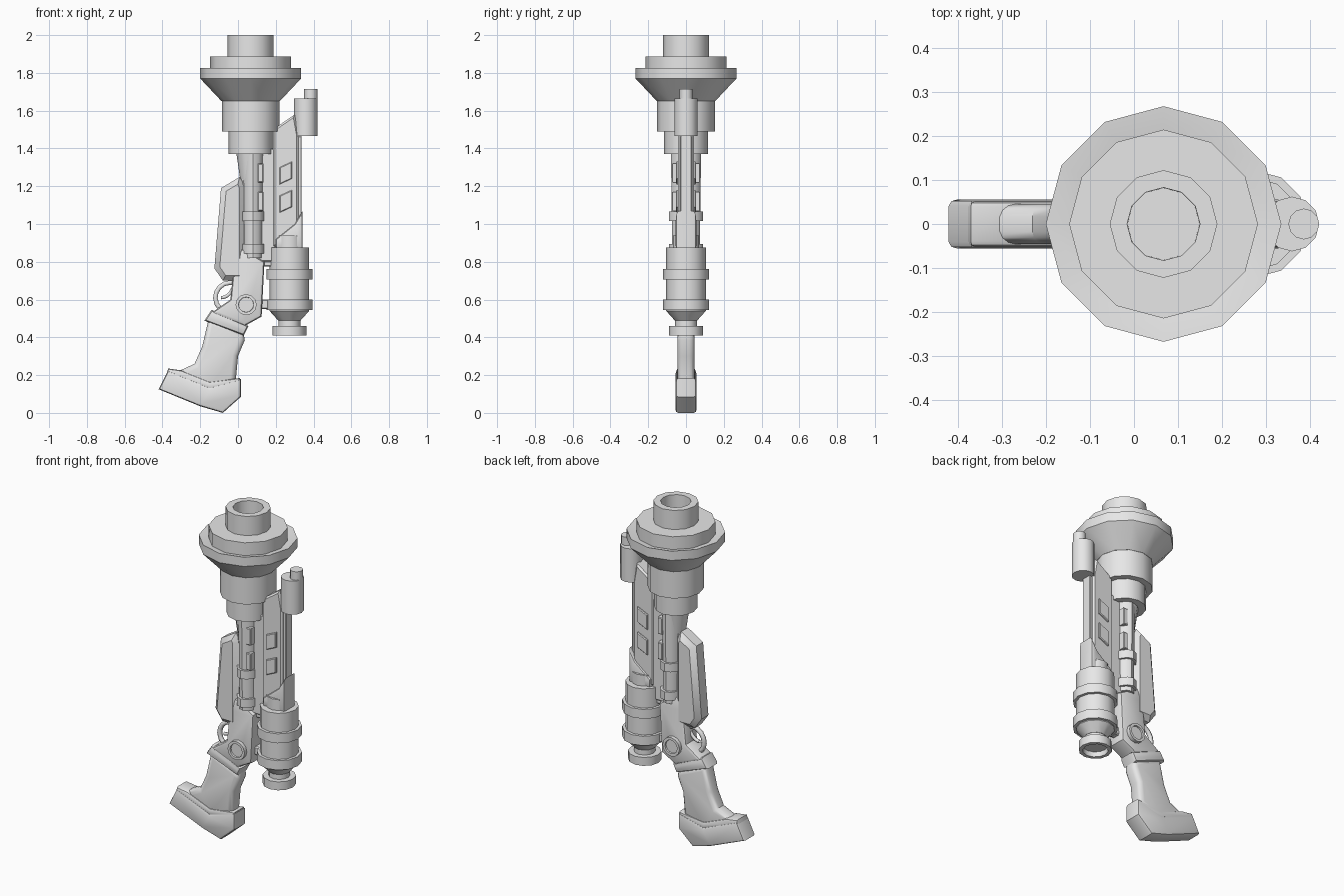
import bpy, bmesh, math
from mathutils import Matrix, Vector

cube = bpy.data.objects.get("Cube")
if cube:
    bpy.data.objects.remove(cube, do_unlink=True)

grey = bpy.data.materials.new("light grey")
grey.use_nodes = True
grey.diffuse_color = (.8, .8, .8, 1)
shader = grey.node_tree.nodes["Principled BSDF"]
shader.inputs["Base Color"].default_value = grey.diffuse_color


def finish(name, bm):
    """Turn the bmesh into a smooth object that keeps its hard edges."""
    bmesh.ops.recalc_face_normals(bm, faces=bm.faces)
    mesh = bpy.data.meshes.new(name)
    bm.to_mesh(mesh)
    bm.free()
    for polygon in mesh.polygons:
        polygon.use_smooth = True
    mesh.set_sharp_from_angle(angle=math.radians(38))
    mesh.materials.append(grey)
    part = bpy.data.objects.new(name, mesh)
    bpy.context.collection.objects.link(part)
    return part


def sink(bm, end, wall, slope, depth):
    """Sink the cap at one end, leaving a rim of the given wall."""
    cap = max(bm.faces, key=lambda face: face.normal.z * end)
    for thickness in (wall, slope):
        bmesh.ops.inset_region(bm, faces=[cap], thickness=thickness,
                               use_even_offset=True)
    bmesh.ops.translate(bm, verts=cap.verts, vec=Vector((0, 0, -end * depth)))


def drum(name, x, bottom, top, radius, top_radius=None, stretch=1,
         open_ends=(), wall=.001, slope=.001, depth=0):
    """Upright twelve-sided cylinder or cone, with optional sunken ends."""
    bm = bmesh.new()
    bmesh.ops.create_cone(bm, cap_ends=True, segments=12, radius1=radius,
                          radius2=top_radius or radius, depth=top - bottom)
    bm.normal_update()
    for end in open_ends:
        sink(bm, end, wall, slope, depth)
    bm.transform(Matrix.Translation((x, 0, (bottom + top) / 2))
                 @ Matrix.Diagonal((1, stretch, 1, 1)))
    return finish(name, bm)


def slab(name, outline, half, bevel, segments=1, y=0):
    """Extrude an (x, z) outline front to back and round both rims."""
    bm = bmesh.new()
    front = bm.faces.new([bm.verts.new((x, y - half, z)) for x, z in outline])
    grown = bmesh.ops.extrude_face_region(bm, geom=[front], use_keep_orig=True)
    moved = [v for v in grown["geom"] if isinstance(v, bmesh.types.BMVert)]
    bmesh.ops.translate(bm, verts=moved, vec=Vector((0, 2 * half, 0)))
    bmesh.ops.recalc_face_normals(bm, faces=bm.faces)
    rims = [e for e in bm.edges
            if abs(e.verts[0].co.y - e.verts[1].co.y) < half]
    bmesh.ops.bevel(bm, geom=rims, offset=bevel, segments=segments,
                    profile=.5, affect="EDGES", clamp_overlap=True)
    return finish(name, bm)


def plate(name, x, z, width, height, half, bevel, skew=0, y=0):
    """Upright rectangular slab whose right side may be raised by a skew."""
    w, h, s = width / 2, height / 2, skew / 2
    outline = [(x - w, z - h - s), (x + w, z - h + s),
               (x + w, z + h + s), (x - w, z + h - s)]
    return slab(name, outline, half, bevel, y=y)


def hook(name, x, z, radius, squash, start, stop, thickness):
    """Round bar bent along an arc, seen from the front."""
    curve = bpy.data.curves.new(name, "CURVE")
    curve.dimensions = "3D"
    curve.bevel_depth = thickness
    curve.bevel_resolution = 1
    curve.materials.append(grey)
    spline = curve.splines.new("POLY")
    steps = 8
    spline.points.add(steps)
    for i, point in enumerate(spline.points):
        angle = math.radians(start + (stop - start) * i / steps)
        point.co = (x + radius * squash * math.cos(angle), 0,
                    z + radius * math.sin(angle), 1)
    bpy.context.collection.objects.link(bpy.data.objects.new(name, curve))


barrel = .067
inner = .08
scope = .272

# Muzzle with open bore, flange, flared dish and stepped barrel
drum("muzzle", barrel, 1.85, 2, .122, open_ends=[1], wall=.038, depth=.12)
drum("muzzle_flange", barrel, 1.79, 1.886, .214)
drum("dish_rim", barrel, 1.77, 1.825, .267, open_ends=[1], slope=.05, depth=.015)
drum("dish_flare", barrel, 1.65, 1.77, .154, .267)
drum("barrel_sleeve", barrel, 1.49, 1.65, .153)
drum("barrel_collar", barrel, 1.37, 1.49, .117)
drum("barrel_taper", barrel, 1.2, 1.37, .05, .075)

# Inner barrel, wider front to back, with two clamp rings
drum("inner_barrel", inner, .82, 1.38, .052, .057, stretch=1.4)
for name, middle in (("upper_clamp", 1.04), ("lower_clamp", .87)):
    drum(name, inner, middle - .025, middle + .025, .064, stretch=1.4)

# Receiver with the web that joins it to the rail
plate("receiver_web", .11, 1.1, .18, .6, half=.035, bevel=.006)
slab("lower_receiver", [(.02, .87), (.14, .8), (.125, .51), (.035, .46),
                        (-.14, .53), (-.04, .6), (-.02, .8)],
     half=.058, bevel=.018, segments=2)

# Chamfered fore stock
slab("fore_stock", [(-.09, 1.19), (.01, 1.25), (.035, 1.2), (.035, .7),
                    (-.08, .7), (-.125, .765)], half=.06, bevel=.028)

# Side rail with a slanted top, its outer edge and its foot
slab("side_rail", [(.185, .88), (.32, .9), (.32, 1.47), (.3, 1.58), (.185, 1.5)],
     half=.042, bevel=.01)
plate("rail_edge", .318, 1.18, .037, .57, half=.03, bevel=.004)
slab("rail_foot", [(.2, .87), (.342, .87), (.342, 1.07), (.3, 1), (.2, .92)],
     half=.055, bevel=.015, segments=2)

# Raised panels on both faces
for side, sign in (("right", -1), ("left", 1)):
    for level, z in (("upper", 1.27), ("lower", 1.12)):
        plate(f"{side}_{level}_rail_panel", .253, z, .065, .09,
              half=.009, bevel=.004, skew=.03, y=sign * .044)
        plate(f"{side}_{level}_receiver_panel", .12, z, .03, .1,
              half=.02, bevel=.004, y=sign * .055)

# Capped canister at the upper end of the rail
drum("canister", .358, 1.465, 1.665, .062)
drum("canister_cap", .385, 1.65, 1.715, .035)

# Scope body with two rings, a waist and an open eyepiece
drum("scope_neck", scope, .87, .94, .07)
drum("scope_body", scope, .54, .875, .105)
for name, middle in (("upper_ring", .733), ("lower_ring", .573)):
    drum("scope_" + name, scope, middle - .028, middle + .028, .122)
drum("scope_taper", scope, .49, .54, .06, .105)
drum("scope_waist", scope, .45, .5, .058)
drum("scope_eyepiece", scope, .41, .46, .09, open_ends=[-1], wall=.02, depth=.03)
for name, z in (("upper", .8), ("lower", .575)):
    plate(f"{name}_scope_mount", .15, z, .1, .05, half=.025, bevel=.006)

# Pivot bolt lying front to back, sunken at both ends
bolt = drum("pivot_bolt", 0, -.08, .08, .056, open_ends=[-1, 1], wall=.015, depth=.01)
bolt.data.transform(Matrix.Translation((.043, 0, .573))
                    @ Matrix.Rotation(math.pi / 2, 4, "X"))

# Trigger guard and trigger
hook("trigger_guard", -.04, .61, .08, 1, 70, 250, thickness=.014)
hook("trigger", -.09, .68, .07, .9, 270, 340, thickness=.01)

# Grip, collar and butt
slab("grip_collar", [(-.14, .545), (.055, .46), (.03, .41), (-.178, .488)],
     half=.057, bevel=.02, segments=2)
slab("grip", [(-.155, .5), (.03, .42), (.036, .385), (0, .3), (-.012, .17),
              (-.15, .11), (-.36, .2), (-.23, .26), (-.19, .35)],
     half=.045, bevel=.028, segments=3)
slab("butt", [(-.42, .125), (-.37, .225), (-.15, .135), (.015, .18),
              (.015, .085), (-.08, 0), (-.2, .035)],
     half=.056, bevel=.015, segments=2)
slab("butt_band", [(-.37, .235), (-.3, .225), (-.15, .165), (.012, .185),
                   (0, .13), (-.15, .12), (-.38, .2)],
     half=.051, bevel=.012, segments=2)
